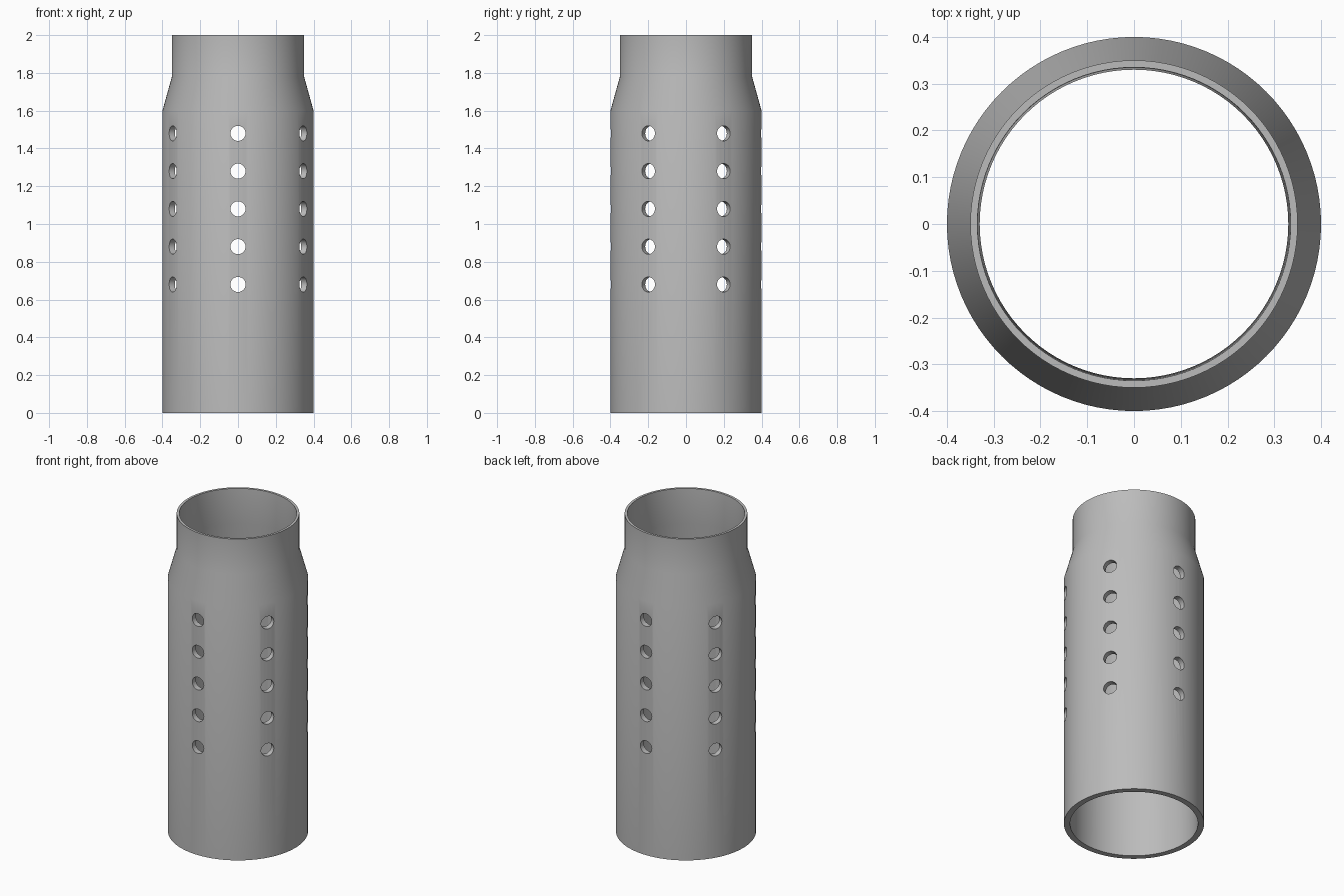
import bpy
import bmesh
import math
from mathutils import Matrix

if "Cube" in bpy.data.objects:
    bpy.data.objects.remove(bpy.data.objects["Cube"], do_unlink=True)

SEGMENTS = 96
HOLE_RADIUS = 0.04
HOLE_COLUMNS = 6
HOLE_HEIGHTS = [0.68 + 0.2 * i for i in range(5)]

# Plain grey metal
grey = bpy.data.materials.new("grey_metal")
grey.use_nodes = True
colour = (0.5, 0.5, 0.5, 1)
grey.diffuse_color = colour
grey.node_tree.nodes["Principled BSDF"].inputs["Base Color"].default_value = colour


def make_object(name, bm):
    bmesh.ops.recalc_face_normals(bm, faces=bm.faces)
    mesh = bpy.data.meshes.new(name)
    bm.to_mesh(mesh)
    bm.free()
    mesh.materials.append(grey)
    obj = bpy.data.objects.new(name, mesh)
    bpy.context.collection.objects.link(obj)
    return obj


# Tube wall: closed (radius, height) section, outside upwards then inside down
section = [(0.4, 0), (0.4, 1.6), (0.35, 1.78), (0.35, 2),
           (0.335, 2), (0.33, 1.78), (0.365, 1.6), (0.365, 0)]
bm = bmesh.new()
rings = []
for i in range(SEGMENTS):
    a = math.tau * i / SEGMENTS
    rings.append([bm.verts.new((r * math.cos(a), r * math.sin(a), z)) for r, z in section])
for i, ring in enumerate(rings):
    following = rings[(i + 1) % SEGMENTS]
    for j in range(len(section)):
        k = (j + 1) % len(section)
        bm.faces.new((ring[j], following[j], following[k], ring[k]))
tube = make_object("perforated_tube", bm)

# Radial drills for the vent holes
bm = bmesh.new()
for column in range(HOLE_COLUMNS):
    turn = Matrix.Rotation(math.tau * column / HOLE_COLUMNS, 4, "Z")
    for z in HOLE_HEIGHTS:
        place = turn @ Matrix.Translation((0, -0.4, z)) @ Matrix.Rotation(math.pi / 2, 4, "X")
        bmesh.ops.create_cone(bm, cap_ends=True, segments=32, radius1=HOLE_RADIUS,
                              radius2=HOLE_RADIUS, depth=0.2, matrix=place)
drills = make_object("hole_cutters", bm)
drills.hide_render = True

# Cut the holes and drop the drills
cut = tube.modifiers.new("vent_holes", "BOOLEAN")
cut.operation = "DIFFERENCE"
cut.solver = "EXACT"
cut.object = drills
bpy.ops.object.select_all(action="DESELECT")
bpy.context.view_layer.objects.active = tube
tube.select_set(True)
bpy.ops.object.modifier_apply(modifier=cut.name)
bpy.data.objects.remove(drills, do_unlink=True)

# Smooth round walls, crisp rims
bpy.ops.object.shade_smooth_by_angle(angle=math.radians(30))
